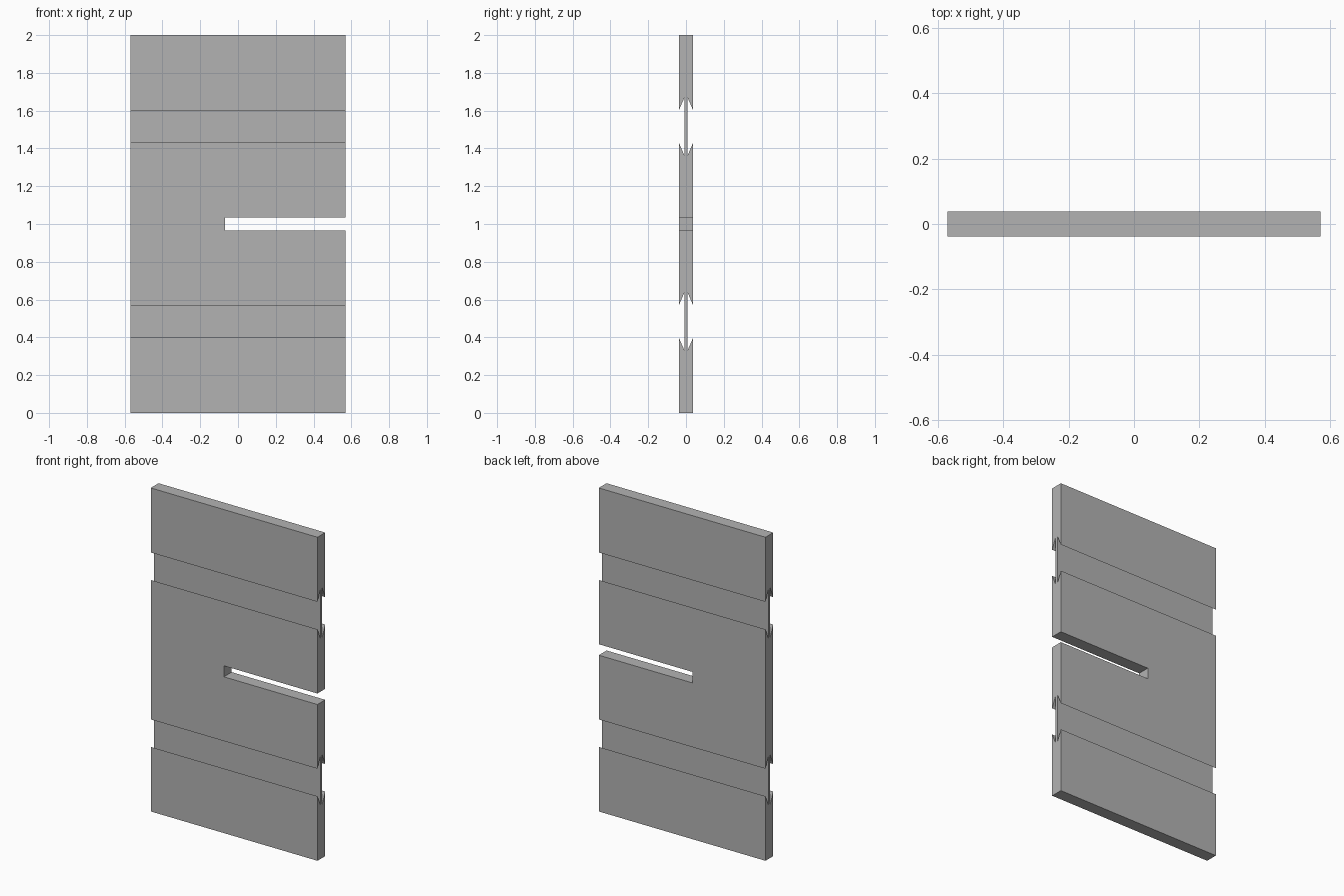
import bpy
import bmesh

cube = bpy.data.objects.get("Cube")
if cube:
    bpy.data.objects.remove(cube, do_unlink=True)

WIDTH, HEIGHT, HALF_THICK = 1.14, 2.0, 0.038
WEB = 0.008                         # half thickness left between grooves
GROOVE_OFFSET = 0.516               # groove centres above and below the middle
MOUTH, ROOT = 0.085, 0.154          # half heights of the dovetail groove
SLOT_END, SLOT_HALF = -0.07, 0.034

grey = bpy.data.materials.new("grey")
grey.use_nodes = True
grey.diffuse_color = (0.45, 0.45, 0.45, 1)
grey.node_tree.nodes["Principled BSDF"].inputs["Base Color"].default_value = grey.diffuse_color


def make_object(name, bm):
    bmesh.ops.recalc_face_normals(bm, faces=bm.faces)
    mesh = bpy.data.meshes.new(name)
    bm.to_mesh(mesh)
    bm.free()
    mesh.materials.append(grey)
    obj = bpy.data.objects.new(name, mesh)
    bpy.context.collection.objects.link(obj)
    return obj


# Side profile: one edge going up with undercut grooves, mirrored for the other
edge = [(HALF_THICK, 0)]
for side in (-1, 1):
    middle = HEIGHT / 2 + side * GROOVE_OFFSET
    edge += [(HALF_THICK, middle - MOUTH), (WEB, middle - ROOT),
             (WEB, middle + ROOT), (HALF_THICK, middle + MOUTH)]
edge.append((HALF_THICK, HEIGHT))
profile = edge + [(-y, z) for y, z in reversed(edge)]

# Panel: the profile extruded across the width
bm = bmesh.new()
face = bm.faces.new([bm.verts.new((-WIDTH / 2, y, z)) for y, z in profile])
swept = bmesh.ops.extrude_face_region(bm, geom=[face], use_keep_orig=True)
moved = [v for v in swept["geom"] if isinstance(v, bmesh.types.BMVert)]
bmesh.ops.translate(bm, verts=moved, vec=(WIDTH, 0, 0))
panel = make_object("slotted_panel", bm)

# Slot: open at the model's left edge
bm = bmesh.new()
bmesh.ops.create_cube(bm, size=1)
slot_length = WIDTH / 2 - SLOT_END + 0.1
bmesh.ops.scale(bm, verts=bm.verts, vec=(slot_length, 0.4, SLOT_HALF * 2))
bmesh.ops.translate(bm, verts=bm.verts, vec=(SLOT_END + slot_length / 2, 0, HEIGHT / 2))
cutter = make_object("slot_cutter", bm)
cutter.hide_render = True

cut = panel.modifiers.new("slot", 'BOOLEAN')
cut.operation = 'DIFFERENCE'
cut.solver = 'EXACT'
cut.object = cutter
bpy.context.view_layer.objects.active = panel
panel.select_set(True)
bpy.ops.object.modifier_apply(modifier=cut.name)
bpy.data.objects.remove(cutter, do_unlink=True)
